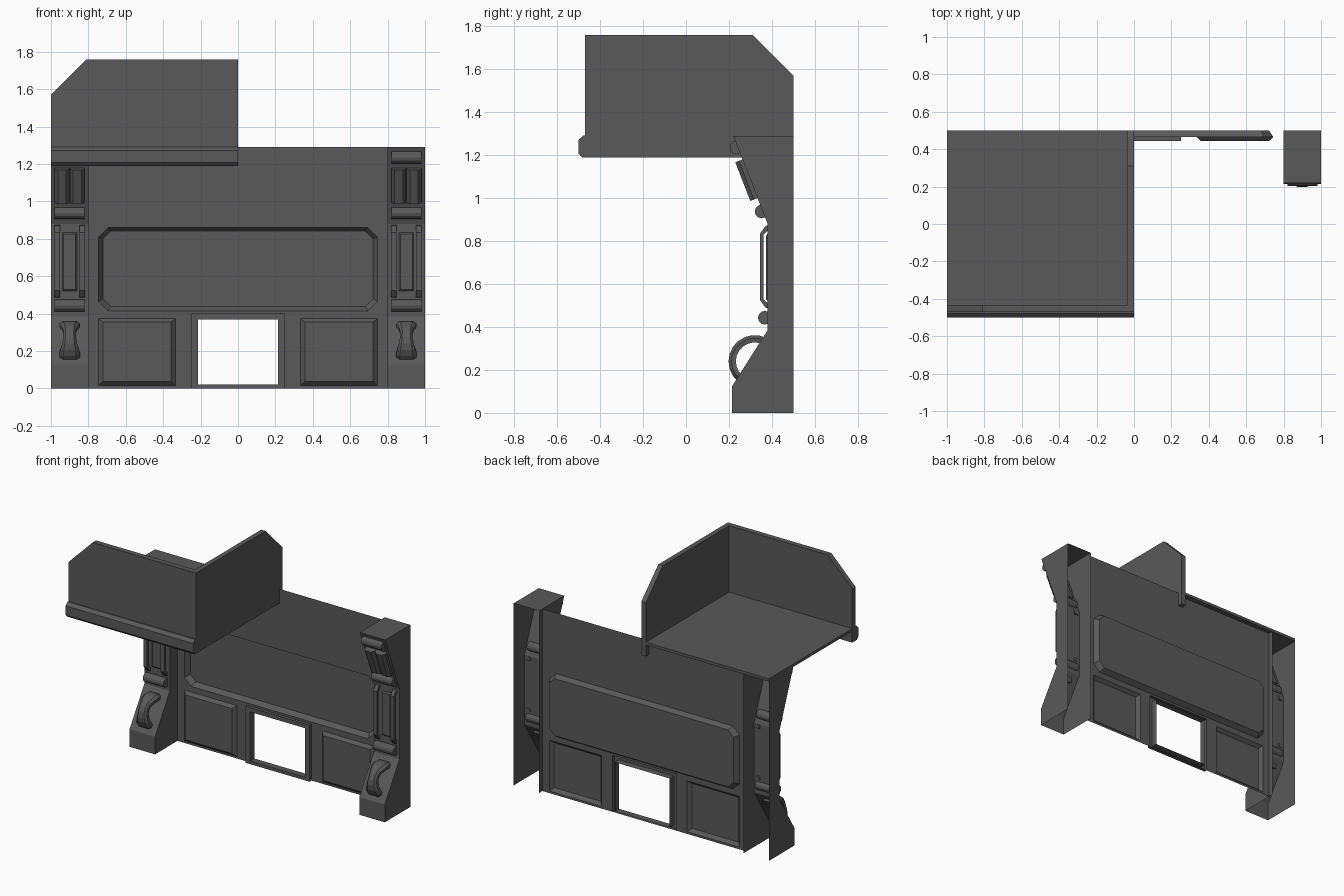
import bpy, bmesh, math
from mathutils import Vector

if "Cube" in bpy.data.objects:
    bpy.data.objects.remove(bpy.data.objects["Cube"])

dark = bpy.data.materials.new("dark_grey")
dark.diffuse_color = (0.1, 0.1, 0.1, 1)
dark.use_nodes = True
dark.node_tree.nodes["Principled BSDF"].inputs["Base Color"].default_value = dark.diffuse_color


def finish(name, bm, face_front=False):
    bmesh.ops.remove_doubles(bm, verts=bm.verts, dist=1e-5)
    bmesh.ops.recalc_face_normals(bm, faces=bm.faces)
    if face_front and sum(f.normal.y * f.calc_area() for f in bm.faces) > 0:
        bmesh.ops.reverse_faces(bm, faces=bm.faces)
    me = bpy.data.meshes.new(name)
    bm.to_mesh(me)
    bm.free()
    me.materials.append(dark)
    ob = bpy.data.objects.new(name, me)
    bpy.context.collection.objects.link(ob)
    return ob


def bridge(bm, a, b):
    """Quads between two closed loops of points."""
    va, vb = [bm.verts.new(p) for p in a], [bm.verts.new(p) for p in b]
    for i in range(len(a)):
        j = (i + 1) % len(a)
        bm.faces.new((va[i], va[j], vb[j], vb[i]))


def loft(name, loops):
    bm = bmesh.new()
    for a, b in zip(loops, loops[1:]):
        bridge(bm, a, b)
    for end in (loops[0], loops[-1]):
        bm.faces.new([bm.verts.new(p) for p in end])
    return finish(name, bm)


def prism_x(name, profile, x0, x1):
    return loft(name, [[(x, y, z) for y, z in profile] for x in (x0, x1)])


def rect(x0, x1, z0, z1, y, c=0.0):
    """Rectangle loop facing the front, with optional cut corners."""
    if not c:
        return [(x0, y, z0), (x1, y, z0), (x1, y, z1), (x0, y, z1)]
    return [(x0 + c, y, z0), (x1 - c, y, z0), (x1, y, z0 + c), (x1, y, z1 - c),
            (x1 - c, y, z1), (x0 + c, y, z1), (x0, y, z1 - c), (x0, y, z0 + c)]


# Back wall: one sheet with a door notch, a recessed panel and two raised panels
WY = 0.465
bm = bmesh.new()
outline = [(-.8, 0), (-.25, 0), (-.25, .4), (.25, .4), (.25, 0), (.8, 0), (.8, 1.29), (-.8, 1.29)]
panels = [(rect(-.745, .745, .415, .86, WY, .05), rect(-.722, .722, .438, .842, .5, .042))]
for x0, x1 in ((-.745, -.335), (.335, .745)):
    panels.append((rect(x0, x1, .015, .375, WY), rect(x0 + .022, x1 - .022, .037, .355, .443)))
edges = []
for loop in [[(x, WY, z) for x, z in outline]] + [p[0] for p in panels]:
    vs = [bm.verts.new(p) for p in loop]
    edges += [bm.edges.new((vs[i], vs[(i + 1) % len(vs)])) for i in range(len(vs))]
bmesh.ops.triangle_fill(bm, edges=edges, use_beauty=True, normal=(0, -1, 0))
for base, cap in panels:
    bridge(bm, base, cap)
    bm.faces.new([bm.verts.new(p) for p in cap])
bmesh.ops.dissolve_limit(bm, angle_limit=0.01, verts=bm.verts, edges=bm.edges)
finish("back_wall", bm, True)

# Door frame
bm = bmesh.new()
loops = [rect(-.25, .25, 0, .4, WY), rect(-.25, .25, 0, .4, .443),
         rect(-.215, .215, .022, .37, .443), rect(-.215, .215, .022, .37, .49)]
for a, b in zip(loops, loops[1:]):
    bridge(bm, a, b)
finish("door_frame", bm, True)

# Balcony: floor, two parapets with a cut corner, front lip
prism_x("balcony_floor", [(-.47, 1.27), (.5, 1.27), (.5, 1.29), (-.47, 1.29)], -1, 0)
prism_x("side_parapet", [(-.47, 1.19), (.5, 1.19), (.5, 1.57), (.31, 1.76), (-.47, 1.76)], -.035, 0)
front = [(-1, 1.19), (-.035, 1.19), (-.035, 1.76), (-.81, 1.76), (-1, 1.57)]
loft("front_parapet", [[(x, y, z) for x, z in front] for y in (-.47, -.432)])
prism_x("balcony_lip", [(-.47, 1.19), (-.485, 1.19), (-.5, 1.207), (-.5, 1.272), (-.478, 1.292), (-.47, 1.292)], -1, 0)

# Pillars with their ornaments, one each side
profile = [(.215, 0), (.215, .125), (.38, .385), (.38, .88), (.22, 1.29), (.5, 1.29), (.5, 0)]
slope_n = Vector((0, -.93, -.363))
for side, s in (("left", -1), ("right", 1)):
    cx = .9 * s

    # Pillar shell, open at the back and underneath
    bm = bmesh.new()
    for a, b in zip(profile[:5], profile[1:6]):
        bm.faces.new([bm.verts.new((x, *p)) for x, p in
                      ((cx - .1, a), (cx + .1, a), (cx + .1, b), (cx - .1, b))])
    for x in (cx - .1, cx + .1):
        bm.faces.new([bm.verts.new((x, *p)) for p in profile])
    finish(side + "_pillar", bm, True)

    # Horizontal rolls
    for i, (y, z) in enumerate(((.236, 1.236), (.352, .938), (.367, .443))):
        ring = [(y + .032 * math.cos(t * math.tau / 12), z + .032 * math.sin(t * math.tau / 12))
                for t in range(12)]
        prism_x(f"{side}_roll_{i + 1}", ring, cx - .08, cx + .08)

    # Pair of flutes on the upper slope
    for i, fx in enumerate((cx - .041, cx + .041)):
        def section(y, z, k):
            return [Vector((fx + u, y, z)) + slope_n * d * k for u, d in
                    ((-.039, -.005), (-.039, .018), (-.022, .036), (.022, .036), (.039, .018), (.039, -.005))]
        loft(f"{side}_flute_{i + 1}", [section(.333, 1.0, 1), section(.263, 1.18, 1)])

    # Tall side bars and the slim plate between them
    bar = [(.385, .875), (.37, .87), (.345, .835), (.345, .525), (.37, .49), (.385, .485),
           (.385, .507), (.36, .53), (.36, .83), (.385, .853)]
    for i, bx in enumerate((cx - .067, cx + .067)):
        prism_x(f"{side}_bar_{i + 1}", bar, bx - .014, bx + .014)
    loft(side + "_plate", [rect(cx - .04, cx + .04, .52, .835, .381),
                           rect(cx - .032, cx + .032, .53, .825, .372)])

    # Curved scroll on the foot
    widths = [.045, .05, .055, .05, .038, .033, .034, .04, .048, .055, .055]
    loops = []
    for i, w in enumerate(widths):
        t = math.radians(62 + 168 * i / (len(widths) - 1))
        loops.append([(cx + u * w, .32 + r * math.cos(t), .24 + r * math.sin(t)) for u, r in
                      ((-1, .088), (-1, .108), (-.65, .122), (.65, .122), (1, .108), (1, .088))])
    loft(side + "_scroll", loops)
